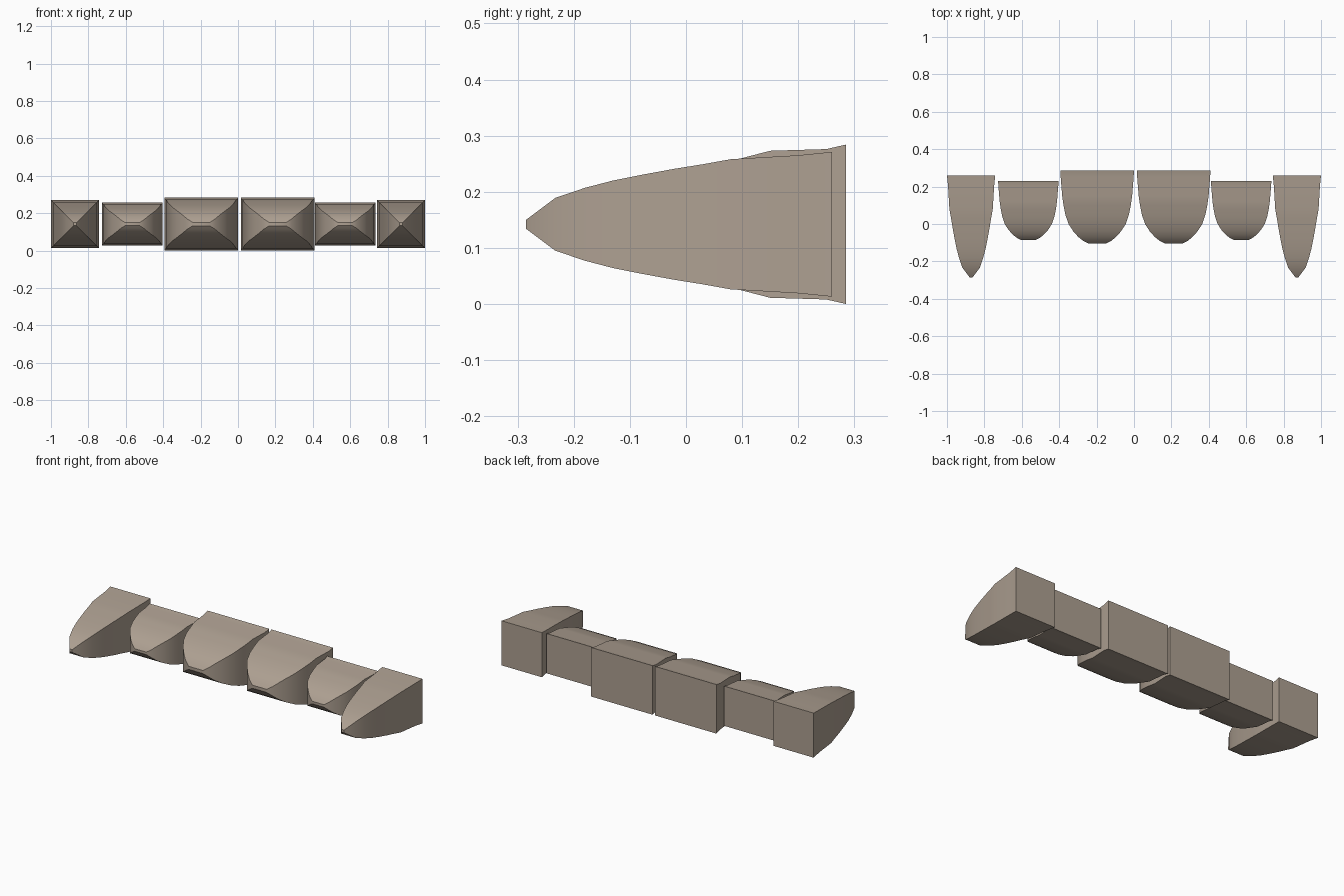
import bpy, bmesh, math

if "Cube" in bpy.data.objects:
    bpy.data.objects.remove(bpy.data.objects["Cube"])

enamel = bpy.data.materials.new("warm_grey_enamel")
enamel.diffuse_color = (0.42, 0.35, 0.285, 1)
enamel.use_nodes = True
enamel.node_tree.nodes["Principled BSDF"].inputs["Base Color"].default_value = enamel.diffuse_color


def tooth(name, cx, cz, sections):
    """Loft rectangular sections (y, half width, half height) from root to tip."""
    bm = bmesh.new()
    rings = [[bm.verts.new((cx + sx * w, y, cz + sz * h))
              for sx, sz in ((-1, -1), (1, -1), (1, 1), (-1, 1))]
             for y, w, h in sections]
    for a, b in zip(rings, rings[1:]):
        for i in range(4):
            j = (i + 1) % 4
            bm.faces.new((a[i], a[j], b[j], b[i]))
    bm.faces.new(rings[0])
    bm.faces.new(rings[-1])
    bmesh.ops.recalc_face_normals(bm, faces=bm.faces)
    me = bpy.data.meshes.new(name)
    bm.to_mesh(me)
    bm.free()
    me.materials.append(enamel)
    ob = bpy.data.objects.new(name, me)
    bpy.context.collection.objects.link(ob)
    bpy.context.view_layer.objects.active = ob
    ob.select_set(True)
    bpy.ops.object.shade_smooth_by_angle(angle=math.radians(30))
    ob.select_set(False)


# Long pointed tooth: square sections
canine = [(y, r, r) for y, r in (
    (0.26, 0.129), (0.2, 0.123), (0.08, 0.116), (0.03, 0.107), (-0.02, 0.099),
    (-0.08, 0.088), (-0.13, 0.078), (-0.18, 0.065), (-0.233, 0.047), (-0.285, 0.008))]

# Short chisel tooth: wide sections closing to a narrow edge
incisor = [
    (0.285, 0.197, 0.142), (0.25, 0.195, 0.134), (0.15, 0.187, 0.131),
    (0.10, 0.180, 0.118), (0.05, 0.170, 0.106), (0.0, 0.153, 0.089),
    (-0.04, 0.127, 0.070), (-0.07, 0.100, 0.049), (-0.09, 0.075, 0.028),
    (-0.105, 0.046, 0.009)]

# Side incisors are a smaller copy of the central shape
small = [(0.23 + (y - 0.285) * 0.81, w * 0.82, h * 0.81) for y, w, h in incisor]

for label, xs in (("left", (-0.197, -0.565, -0.871)), ("right", (0.212, 0.573, 0.871))):
    tooth(label + "_central_tooth", xs[0], 0.144, incisor)
    tooth(label + "_side_tooth", xs[1], 0.144, small)
    tooth(label + "_pointed_tooth", xs[2], 0.144, canine)

# Rest the widest teeth exactly on the ground
for ob in bpy.data.objects:
    ob.location.z = -0.002
